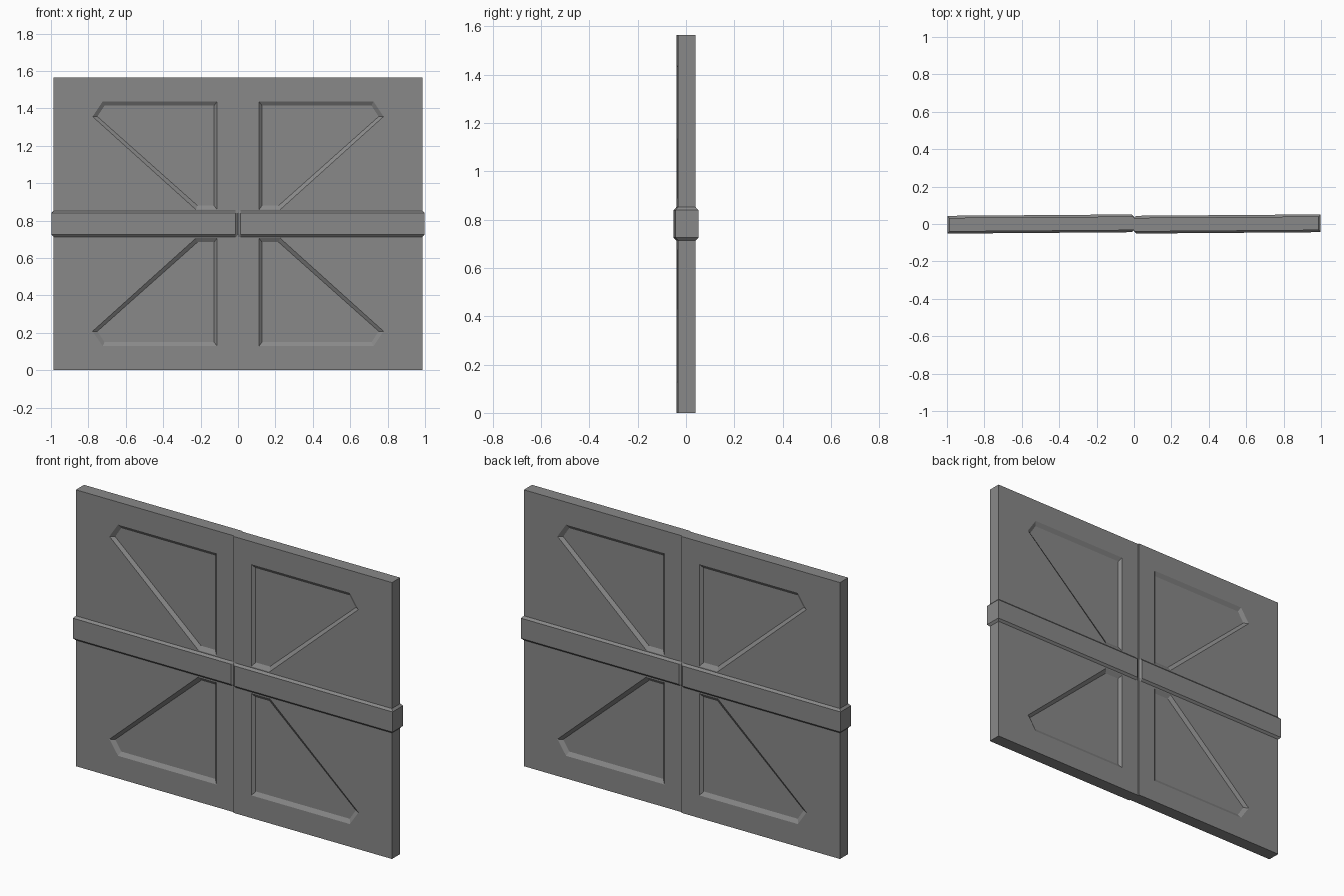
import bpy, bmesh, math
from mathutils import Matrix

cube = bpy.data.objects.get("Cube")
if cube:
    bpy.data.objects.remove(cube, do_unlink=True)

W, H, T = 0.987, 1.564, 0.0365     # leaf width, height, half thickness
MID = H / 2
DEPTH = 0.014                      # recess depth
TILT = 0.0075                      # each leaf is slightly ajar

grey = bpy.data.materials.new("door grey")
grey.use_nodes = True
colour = (0.25, 0.25, 0.25, 1)
grey.diffuse_color = colour
grey.node_tree.nodes["Principled BSDF"].inputs["Base Color"].default_value = colour

# Recess outline at the surface and at its floor (upper half, x and z)
OUTER = [(.112, 1.436), (.724, 1.436), (.778, 1.356), (.225, .858), (.112, .858)]
INNER = [(.128, 1.414), (.714, 1.414), (.752, 1.356), (.217, .880), (.128, .880)]


def flip(points):
    return [(x, H - z) for x, z in points]


def loop(bm, points, y):
    verts = [bm.verts.new((x, y, z)) for x, z in points]
    edges = [bm.edges.new((v, verts[(i + 1) % len(verts)])) for i, v in enumerate(verts)]
    return verts, edges


def skin(bm, a, b):
    for i in range(len(a)):
        j = (i + 1) % len(a)
        bm.faces.new((a[i], a[j], b[j], b[i]))


def finish(bm, name, turn):
    bmesh.ops.recalc_face_normals(bm, faces=bm.faces)
    # Swing the leaf about its own middle, then turn it to its side
    swing = Matrix.Translation((W / 2, 0, 0)) @ Matrix.Rotation(TILT, 4, 'Z') @ Matrix.Translation((-W / 2, 0, 0))
    bm.transform(Matrix.Rotation(turn, 4, 'Z') @ swing)
    mesh = bpy.data.meshes.new(name)
    bm.to_mesh(mesh)
    bm.free()
    mesh.materials.append(grey)
    obj = bpy.data.objects.new(name, mesh)
    bpy.context.collection.objects.link(obj)


def door_leaf(name, turn):
    bm = bmesh.new()
    rims = []
    for side in (-1, 1):
        rim, edges = loop(bm, [(0, 0), (W, 0), (W, H), (0, H)], side * T)
        rims.append(rim)
        # Bevelled recesses above and below the band
        for outer, inner in ((OUTER, INNER), (flip(OUTER), flip(INNER))):
            top, top_edges = loop(bm, outer, side * T)
            floor, _ = loop(bm, inner, side * (T - DEPTH))
            edges += top_edges
            skin(bm, top, floor)
            bm.faces.new(floor)
        # Flat face around the recesses
        bmesh.ops.triangle_fill(bm, edges=edges, use_beauty=True, normal=(0, side, 0))
    skin(bm, *rims)
    finish(bm, name, turn)


def door_band(name, turn):
    # Band wrapped round the leaf, with chamfered top, bottom and inner end
    bm = bmesh.new()
    out, ch = 0.011, 0.013
    rings = []
    for half, grow in ((.069, 0), (.057, out), (-.057, out), (-.069, 0)):
        y = T + grow
        ring = [(W + grow, -y), (ch, -y), (0, -T), (0, T), (ch, y), (W + grow, y)]
        rings.append([bm.verts.new((x, yy, MID + half)) for x, yy in ring])
    for a, b in zip(rings, rings[1:]):
        skin(bm, a, b)
    bm.faces.new(rings[0])
    bm.faces.new(rings[-1])
    finish(bm, name, turn)


for side, turn in (("left", 0), ("right", math.pi)):
    door_leaf(side + "_door_leaf", turn)
    door_band(side + "_door_band", turn)
